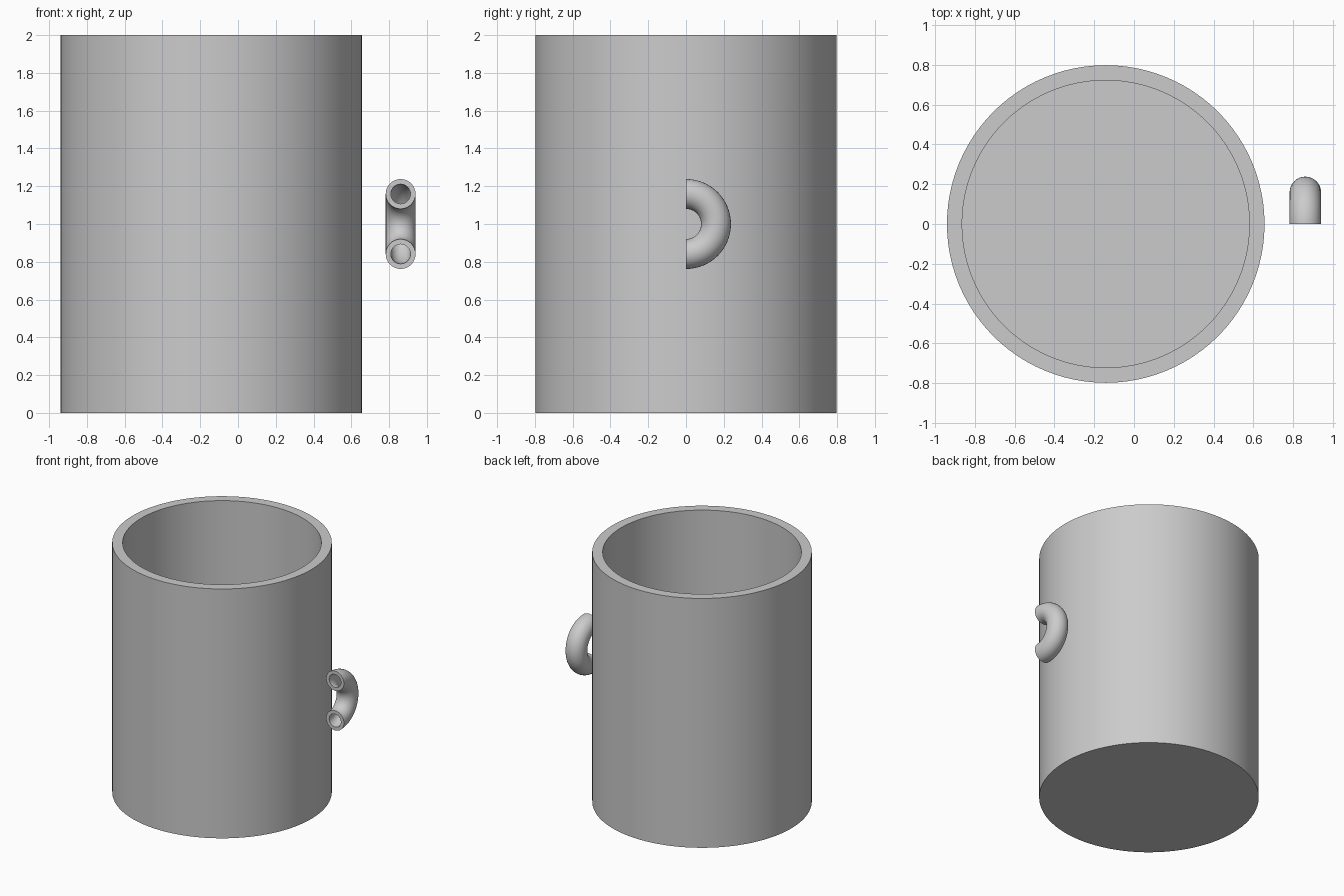
import bpy
import bmesh
from math import sin, cos, pi, radians
from mathutils import Vector, Matrix

cube = bpy.data.objects.get("Cube")
if cube:
    bpy.data.objects.remove(cube, do_unlink=True)

GREY = (0.6, 0.6, 0.6, 1.0)
grey = bpy.data.materials.new("plain grey")
grey.use_nodes = True
grey.diffuse_color = GREY
grey.node_tree.nodes["Principled BSDF"].inputs["Base Color"].default_value = GREY


def circle(radius, count):
    """Points of a circle in the XY plane."""
    return [Vector((radius * cos(2 * pi * i / count), radius * sin(2 * pi * i / count), 0))
            for i in range(count)]


def loft(name, rings, closed):
    """Skin a row of rings; join the last to the first, or cap both ends."""
    bm = bmesh.new()
    loops = [[bm.verts.new(p) for p in ring] for ring in rings]
    pairs = list(zip(loops, loops[1:]))
    if closed:
        pairs.append((loops[-1], loops[0]))
    else:
        bm.faces.new(loops[0])
        bm.faces.new(loops[-1])
    for a, b in pairs:
        for i in range(len(a)):
            j = (i + 1) % len(a)
            bm.faces.new((a[i], a[j], b[j], b[i]))
    bmesh.ops.recalc_face_normals(bm, faces=bm.faces)
    mesh = bpy.data.meshes.new(name)
    bm.to_mesh(mesh)
    bm.free()
    mesh.materials.append(grey)
    obj = bpy.data.objects.new(name, mesh)
    bpy.context.collection.objects.link(obj)
    bpy.ops.object.select_all(action='DESELECT')
    obj.select_set(True)
    bpy.context.view_layer.objects.active = obj
    bpy.ops.object.shade_smooth_by_angle(angle=radians(30))
    return obj


# Open cup: outer wall, rim, inner wall and floor as (radius, height)
profile = [(0.798, 0), (0.798, 2), (0.722, 2), (0.722, 0.08)]
cup = loft("cup_body",
           [[p + Vector((0, 0, z)) for p in circle(r, 96)] for r, z in profile],
           closed=False)
cup.location.x = -0.142

# Hollow half-ring handle, standing free beside the cup with open ends at the front
STEPS = 32


def handle_rings(tube_radius):
    rings = []
    for i in range(STEPS + 1):
        turn = Matrix.Rotation(-pi * i / STEPS, 4, 'X')
        rings.append([turn @ Vector((p.x, p.y * 0, 0.159)) + turn @ Vector((0, 0, p.y))
                      for p in circle(tube_radius, 32)])
    return rings


handle = loft("handle", handle_rings(0.079) + handle_rings(0.052)[::-1], closed=True)
handle.location = (0.861, 0, 1.0)
